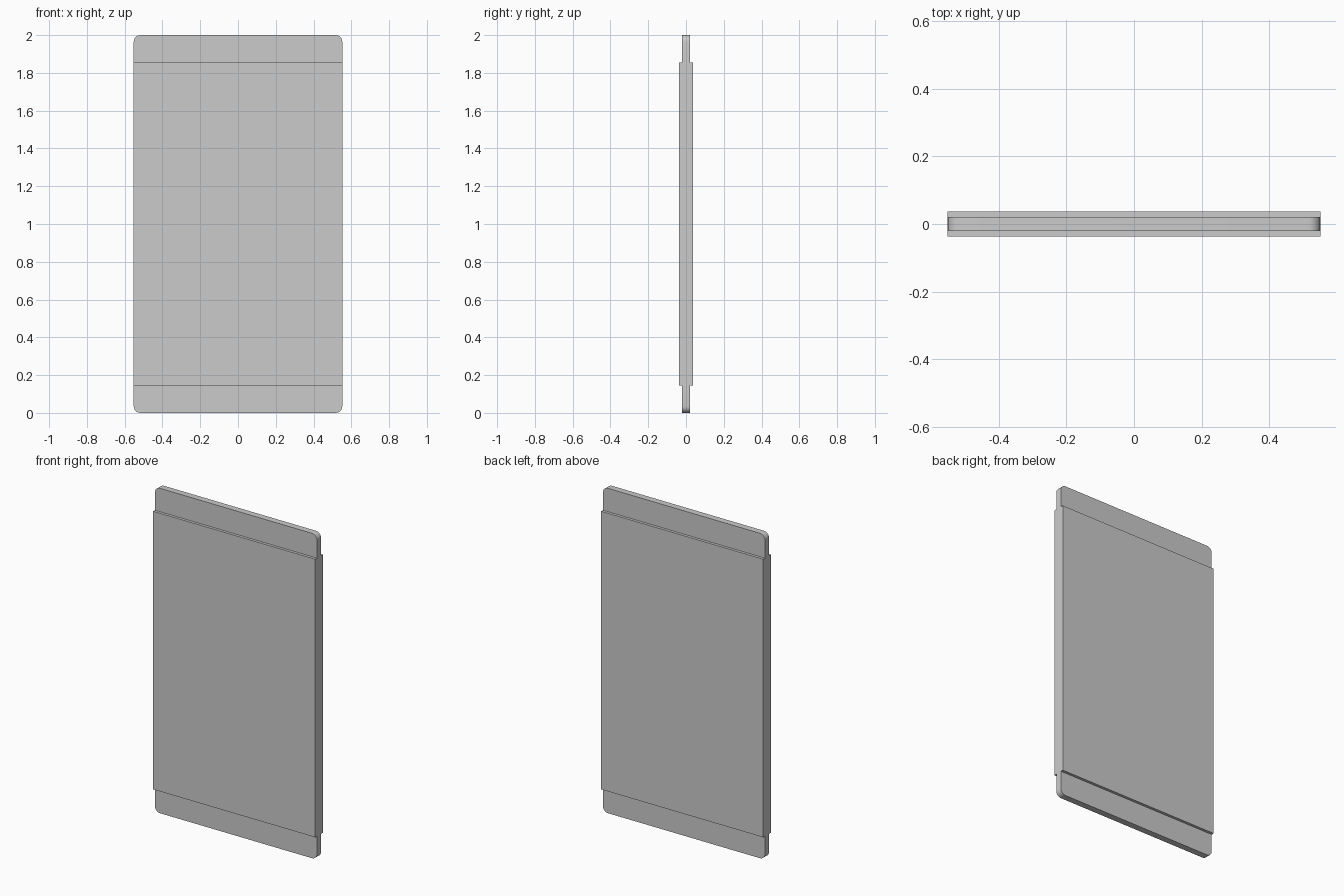
import bpy, bmesh

if "Cube" in bpy.data.objects:
    bpy.data.objects.remove(bpy.data.objects["Cube"])

HALF_W, HEIGHT = 0.552, 2.0      # panel width / height
SLAB_T, LIP_T = 0.037, 0.02      # half thicknesses of slab and end lips
LIP_H, RADIUS = 0.144, 0.035     # lip height and corner radius

# Stepped side profile (y, z): thin lip, thick slab, thin lip
half = [(LIP_T, 0), (LIP_T, LIP_H), (SLAB_T, LIP_H),
        (SLAB_T, HEIGHT - LIP_H), (LIP_T, HEIGHT - LIP_H), (LIP_T, HEIGHT)]
profile = half + [(-y, z) for y, z in reversed(half)]

# Extrude the profile across the width
bm = bmesh.new()
face = bm.faces.new([bm.verts.new((-HALF_W, y, z)) for y, z in profile])
ext = bmesh.ops.extrude_face_region(bm, geom=[face])
verts = [g for g in ext["geom"] if isinstance(g, bmesh.types.BMVert)]
bmesh.ops.translate(bm, verts=verts, vec=(2 * HALF_W, 0, 0))
bmesh.ops.recalc_face_normals(bm, faces=bm.faces[:])

# Round the four outer corners of the lips
corners = [e for e in bm.edges
           if abs(e.verts[0].co.x - e.verts[1].co.x) < 1e-6
           and all(abs(v.co.z - HEIGHT / 2) > HEIGHT / 2 - 1e-4 for v in e.verts)]
bmesh.ops.bevel(bm, geom=corners, offset=RADIUS, offset_type='OFFSET',
                segments=6, profile=0.5, affect='EDGES')
bmesh.ops.recalc_face_normals(bm, faces=bm.faces[:])

mesh = bpy.data.meshes.new("door_panel")
bm.to_mesh(mesh)
bm.free()
panel = bpy.data.objects.new("door_panel", mesh)
bpy.context.collection.objects.link(panel)

# Smooth the rounded corners, keep the steps sharp
bpy.context.view_layer.objects.active = panel
panel.select_set(True)
bpy.ops.object.shade_smooth_by_angle(angle=0.6)
